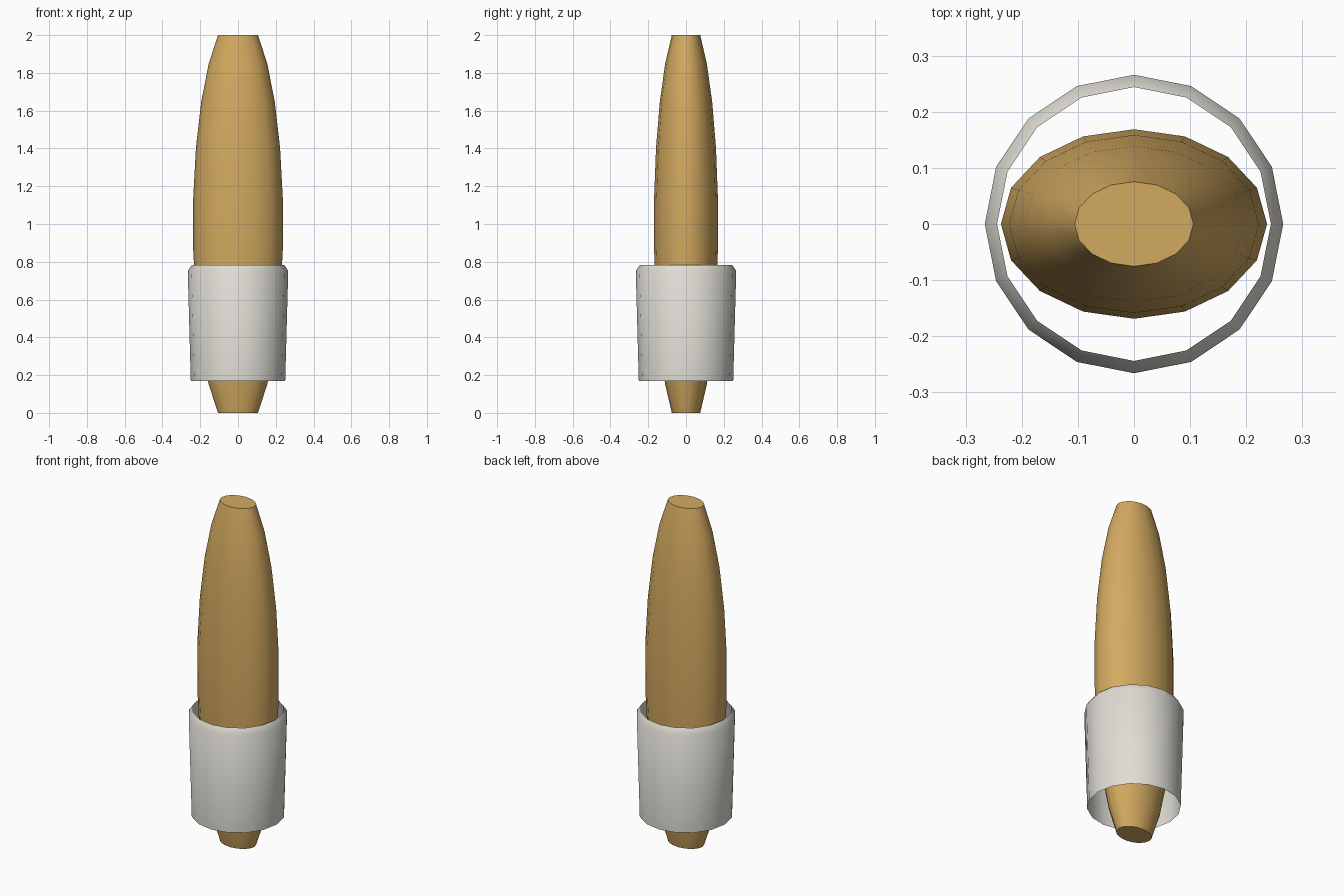
import bpy
import bmesh
from math import sin, cos, pi, radians

cube = bpy.data.objects.get("Cube")
if cube:
    bpy.data.objects.remove(cube, do_unlink=True)

SIDES = 16


def material(name, rgb):
    mat = bpy.data.materials.new(name)
    mat.use_nodes = True
    mat.diffuse_color = (*rgb, 1)
    mat.node_tree.nodes["Principled BSDF"].inputs["Base Color"].default_value = (*rgb, 1)
    return mat


def lathe(name, profile, mat, depth=1.0, capped=False):
    """Revolve (radius, height) points; depth flattens the section along y."""
    bm = bmesh.new()
    rings = []
    for r, z in profile:
        angles = [2 * pi * i / SIDES for i in range(SIDES)]
        rings.append([bm.verts.new((r * cos(a), r * depth * sin(a), z)) for a in angles])
    for low, high in zip(rings, rings[1:]):
        for i in range(SIDES):
            j = (i + 1) % SIDES
            bm.faces.new((low[i], low[j], high[j], high[i]))
    if capped:
        bm.faces.new(rings[0][::-1])
        bm.faces.new(rings[-1])
    mesh = bpy.data.meshes.new(name)
    bm.to_mesh(mesh)
    bm.free()
    mesh.materials.append(mat)
    obj = bpy.data.objects.new(name, mesh)
    bpy.context.collection.objects.link(obj)
    bpy.ops.object.select_all(action="DESELECT")
    obj.select_set(True)
    bpy.context.view_layer.objects.active = obj
    bpy.ops.object.shade_smooth_by_angle(angle=radians(50))
    return obj


tan = material("tan", (0.65, 0.40, 0.117))
off_white = material("off_white", (0.74, 0.72, 0.66))

# Flattened ellipsoid body with both tips cut off
STEPS = 9
tip = radians(63.7)
latitudes = [-tip + 2 * tip * i / STEPS for i in range(STEPS + 1)]
body = [(0.239 * cos(t), 1 + sin(t) / sin(tip)) for t in latitudes]
lathe("body", body, tan, depth=0.712, capped=True)

# Thin open collar with an inward rim
lathe("collar", [(0.25, 0.17), (0.266, 0.752), (0.244, 0.784)], off_white)
